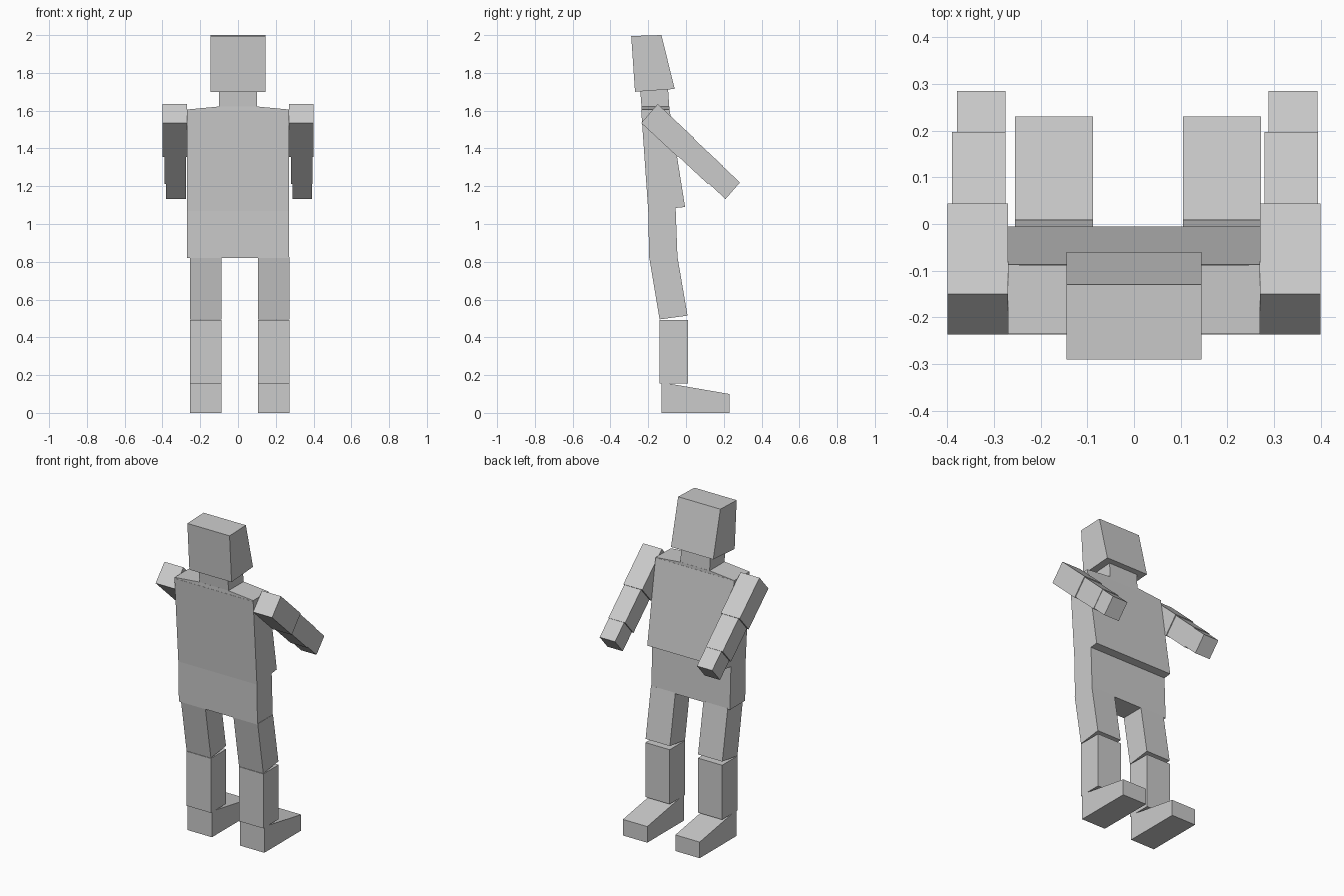
import bpy
from mathutils import Vector

if "Cube" in bpy.data.objects:
    bpy.data.objects.remove(bpy.data.objects["Cube"])


def prism(name, profile, a, b, place=lambda p, t: (t, p[0], p[1])):
    """Extrude a 2D profile from a to b; by default (y, z) along x."""
    n = len(profile)
    verts = [place(p, t) for t in (a, b) for p in profile]
    faces = [tuple(range(n))[::-1], tuple(range(n, 2 * n))]
    faces += [(i, (i + 1) % n, (i + 1) % n + n, i + n) for i in range(n)]
    mesh = bpy.data.meshes.new(name)
    mesh.from_pydata(verts, [], faces)
    obj = bpy.data.objects.new(name, mesh)
    bpy.context.collection.objects.link(obj)
    bpy.context.view_layer.objects.active = obj
    bpy.ops.object.mode_set(mode='EDIT')
    bpy.ops.mesh.select_all(action='SELECT')
    bpy.ops.mesh.normals_make_consistent(inside=False)
    bpy.ops.object.mode_set(mode='OBJECT')
    return obj


# Head and neck
prism("head", [(-.27, 1.70), (-.06, 1.715), (-.13, 2.0), (-.29, 1.995)], -.145, .145)
prism("neck", [(-.234, 1.60), (-.088, 1.61), (-.095, 1.713), (-.242, 1.703)], -.1, .1)

# Torso with the jacket step at the back
prism("torso", [(-.195, .82), (-.045, .82), (-.055, 1.085), (-.005, 1.09),
                (-.087, 1.605), (-.237, 1.60), (-.20, 1.07)], -.27, .27)

# Sloping shoulders, profile in (x, z) swept along y
prism("shoulders", [(-.27, 1.59), (.27, 1.59), (.27, 1.606), (.1, 1.622),
                    (-.1, 1.622), (-.27, 1.606)], -.236, -.088,
      lambda p, t: (p[0], t, p[1]))

# Legs
for side, a, b in (("left", -.255, -.088), ("right", .105, .272)):
    prism(side + "_thigh", [(-.195, .825), (-.045, .825), (.008, .515), (-.14, .495)], a, b)
    prism(side + "_shin", [(-.14, .155), (.01, .155), (.01, .493), (-.14, .493)], a, b)
    prism(side + "_foot", [(-.13, 0), (.23, 0), (.23, .10), (-.09, .155), (-.13, .155)], a, b)

# Arms: segments along a slanted axis, each slightly thinner
top, bottom = Vector((-.15, 1.635)), Vector((-.237, 1.535))
along = Vector((.44, -.41))
across = bottom - top
segments = (("upper_arm", 0, .44, 0, 1, (-.40, -.27), (.27, .40)),
            ("forearm", .44, .795, .03, .97, (-.39, -.275), (.28, .395)),
            ("hand", .795, 1, .05, .93, (-.38, -.275), (.288, .393)))
for part, s, e, u, v, left, right in segments:
    profile = [top + along * k + across * w for k, w in ((s, u), (e, u), (e, v), (s, v))]
    prism("left_" + part, profile, *left)
    prism("right_" + part, profile, *right)
